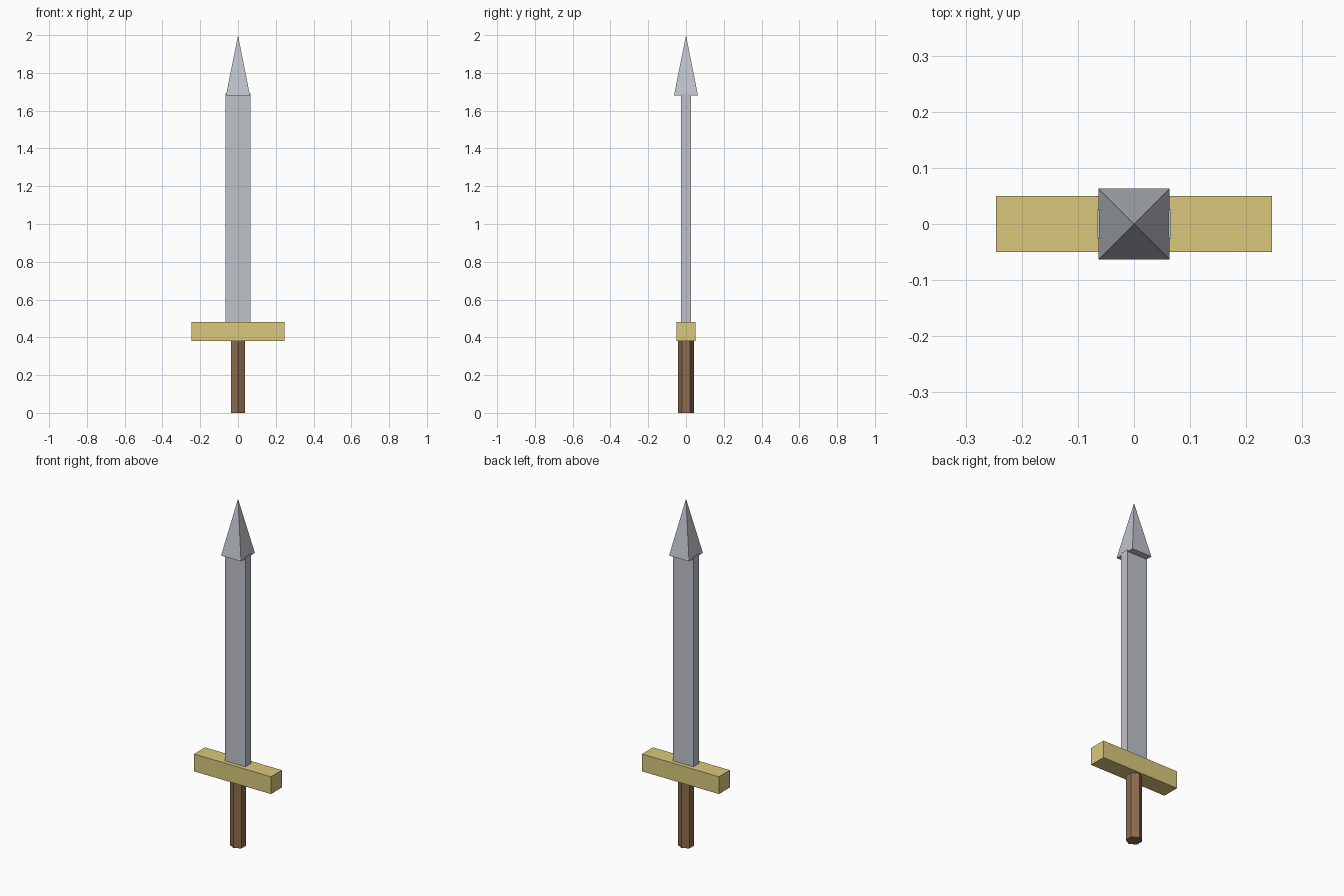
import bpy, bmesh
from math import sin, cos, tau, sqrt
from mathutils import Matrix

if "Cube" in bpy.data.objects:
    bpy.data.objects.remove(bpy.data.objects["Cube"])


def material(name, color):
    mat = bpy.data.materials.new(name)
    mat.diffuse_color = (*color, 1)
    mat.use_nodes = True
    mat.node_tree.nodes["Principled BSDF"].inputs["Base Color"].default_value = mat.diffuse_color
    return mat


def add_part(name, bm, mat):
    bmesh.ops.recalc_face_normals(bm, faces=bm.faces)
    mesh = bpy.data.meshes.new(name)
    bm.to_mesh(mesh)
    bm.free()
    mesh.materials.append(mat)
    obj = bpy.data.objects.new(name, mesh)
    bpy.context.collection.objects.link(obj)
    return obj


def box(name, width, depth, z0, z1, mat):
    bm = bmesh.new()
    size = Matrix.Diagonal((width, depth, z1 - z0, 1))
    bmesh.ops.create_cube(bm, size=1, matrix=Matrix.Translation((0, 0, (z0 + z1) / 2)) @ size)
    return add_part(name, bm, mat)


def ring(bm, sides, radius, z, start):
    return [bm.verts.new((radius * cos(start + tau * i / sides),
                          radius * sin(start + tau * i / sides), z)) for i in range(sides)]


steel = material("steel", (0.52, 0.55, 0.59))
brass = material("brass", (0.70, 0.58, 0.20))
wood = material("wood", (0.27, 0.15, 0.08))

# Blade and cross guard
box("blade", 0.131, 0.051, 0.47, 1.69, steel)
box("guard", 0.492, 0.10, 0.38, 0.48, brass)

# Four-sided pyramid tip, wider than the blade is thick
bm = bmesh.new()
base = ring(bm, 4, 0.0635 * sqrt(2), 1.68, tau / 8)
apex = bm.verts.new((0, 0, 2.0))
bm.faces.new(base)
for i in range(4):
    bm.faces.new((base[i], base[(i + 1) % 4], apex))
add_part("tip", bm, steel)

# Six-sided grip with corners facing front and back
bm = bmesh.new()
low = ring(bm, 6, 0.043, 0, tau / 4)
high = ring(bm, 6, 0.043, 0.385, tau / 4)
bm.faces.new(low)
bm.faces.new(high)
for i in range(6):
    j = (i + 1) % 6
    bm.faces.new((low[i], low[j], high[j], high[i]))
add_part("grip", bm, wood)
